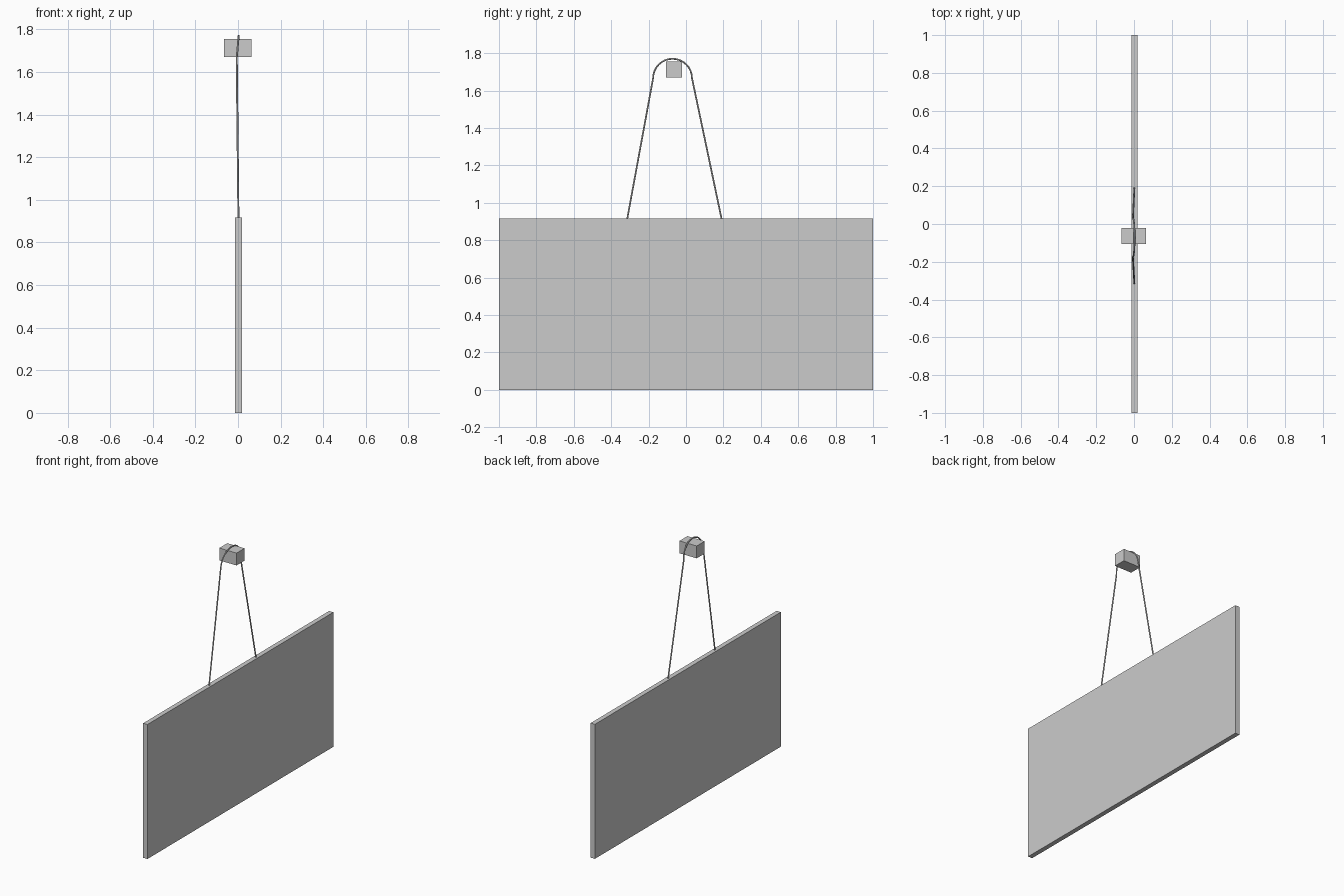
import bpy
from math import sin, cos, pi

if "Cube" in bpy.data.objects:
    bpy.data.objects.remove(bpy.data.objects["Cube"])


def box(name, lo, hi):
    bpy.ops.mesh.primitive_cube_add(size=1, location=[(a + b) / 2 for a, b in zip(lo, hi)])
    ob = bpy.context.object
    ob.name = name
    ob.scale = [b - a for a, b in zip(lo, hi)]
    bpy.ops.object.transform_apply(location=False, rotation=False, scale=True)
    return ob


# Flat sign board and the wall peg it hangs from
box("board", (-0.014, -1.0, 0.0), (0.018, 1.0, 0.916))
box("peg", (-0.066, -0.107, 1.67), (0.064, -0.021, 1.754))

# Hanging cord: straight legs joined by a half-round loop over the peg
cy, cz, r = -0.072, 1.666, 0.104
path = [(0.002, -0.315, 0.91)]
for i in range(17):
    a = pi * (1 - i / 16)
    path.append((-0.006 + 0.009 * sin(a), cy + r * cos(a), cz + r * sin(a)))
path.append((0.002, 0.191, 0.91))

curve = bpy.data.curves.new("cord", 'CURVE')
curve.dimensions = '3D'
curve.bevel_depth = 0.0045
curve.bevel_resolution = 2
curve.use_fill_caps = True
spline = curve.splines.new('POLY')
spline.points.add(len(path) - 1)
for point, co in zip(spline.points, path):
    point.co = (*co, 1)
cord = bpy.data.objects.new("cord", curve)
bpy.context.collection.objects.link(cord)

# Turn the cord into a smooth-shaded mesh
bpy.ops.object.select_all(action='DESELECT')
cord.select_set(True)
bpy.context.view_layer.objects.active = cord
bpy.ops.object.convert(target='MESH')
bpy.ops.object.shade_smooth_by_angle()
